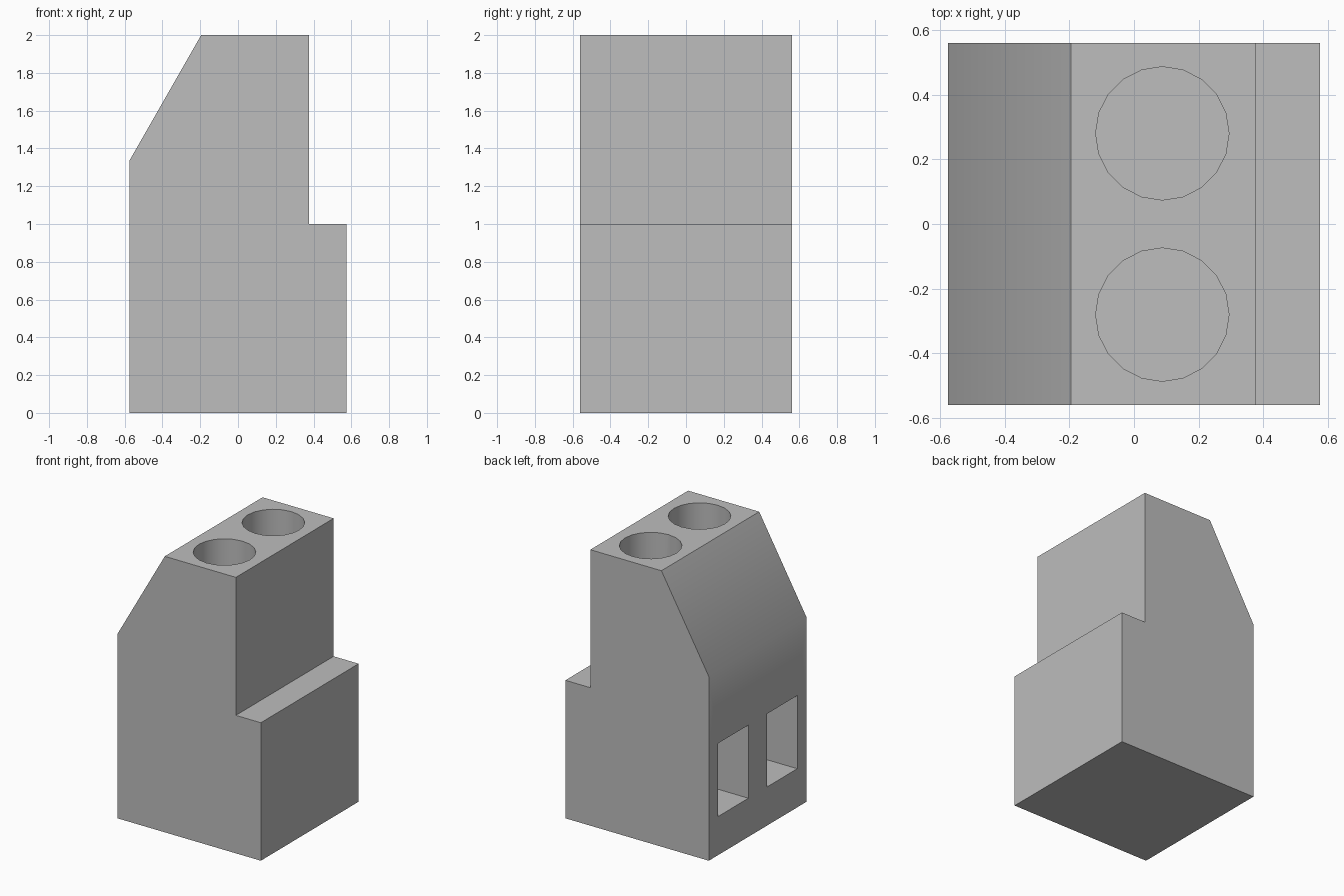
import bpy, bmesh, math

cube = bpy.data.objects.get("Cube")
if cube:
    bpy.data.objects.remove(cube, do_unlink=True)

HALF_DEPTH = 0.56
PITCH = 0.28          # sideways offset of each pole from the centre

grey = bpy.data.materials.new("plain_grey")
grey.use_nodes = True
colour = (0.51, 0.51, 0.51, 1)
grey.diffuse_color = colour
grey.node_tree.nodes["Principled BSDF"].inputs["Base Color"].default_value = colour


def add_object(name, bm):
    bmesh.ops.recalc_face_normals(bm, faces=bm.faces)
    mesh = bpy.data.meshes.new(name)
    bm.to_mesh(mesh)
    bm.free()
    mesh.materials.append(grey)
    obj = bpy.data.objects.new(name, mesh)
    bpy.context.collection.objects.link(obj)
    return obj


def prism(name, profile, y0, y1):
    """Extrude an x-z outline from y0 to y1."""
    bm = bmesh.new()
    face = bm.faces.new([bm.verts.new((x, y0, z)) for x, z in profile])
    extruded = bmesh.ops.extrude_face_region(bm, geom=[face])
    verts = [g for g in extruded["geom"] if isinstance(g, bmesh.types.BMVert)]
    bmesh.ops.translate(bm, verts=verts, vec=(0, y1 - y0, 0))
    return add_object(name, bm)


def cylinder(name, x, y, z0, z1, radius):
    bm = bmesh.new()
    bmesh.ops.create_cone(bm, cap_ends=True, segments=20,
                          radius1=radius, radius2=radius, depth=z1 - z0)
    bmesh.ops.translate(bm, verts=bm.verts, vec=(x, y, (z0 + z1) / 2))
    return add_object(name, bm)


# Housing with a step on one side and a chamfer on the other
outline = [(-0.575, 0), (0.575, 0), (0.575, 1), (0.375, 1),
           (0.375, 2), (-0.195, 2), (-0.575, 1.335)]
housing = prism("housing", outline, -HALF_DEPTH, HALF_DEPTH)

# Round wells in the top and rectangular openings in the side
cutters = []
for y in (-PITCH, PITCH):
    cutters.append(cylinder("well_cutter", 0.0875, y, 1.0, 2.1, 0.206))
    opening = [(-0.7, 0.28), (0.1, 0.28), (0.1, 0.81), (-0.7, 0.81)]
    cutters.append(prism("opening_cutter", opening, y - 0.173, y + 0.173))

bpy.context.view_layer.objects.active = housing
housing.select_set(True)
for cutter in cutters:
    cutter.hide_render = True
    mod = housing.modifiers.new("cut", 'BOOLEAN')
    mod.operation = 'DIFFERENCE'
    mod.solver = 'EXACT'
    mod.object = cutter
    bpy.ops.object.modifier_apply(modifier=mod.name)
    bpy.data.objects.remove(cutter, do_unlink=True)

# Soften the wells and the chamfer, keep the other edges crisp
bpy.ops.object.shade_smooth_by_angle(angle=math.radians(31))
